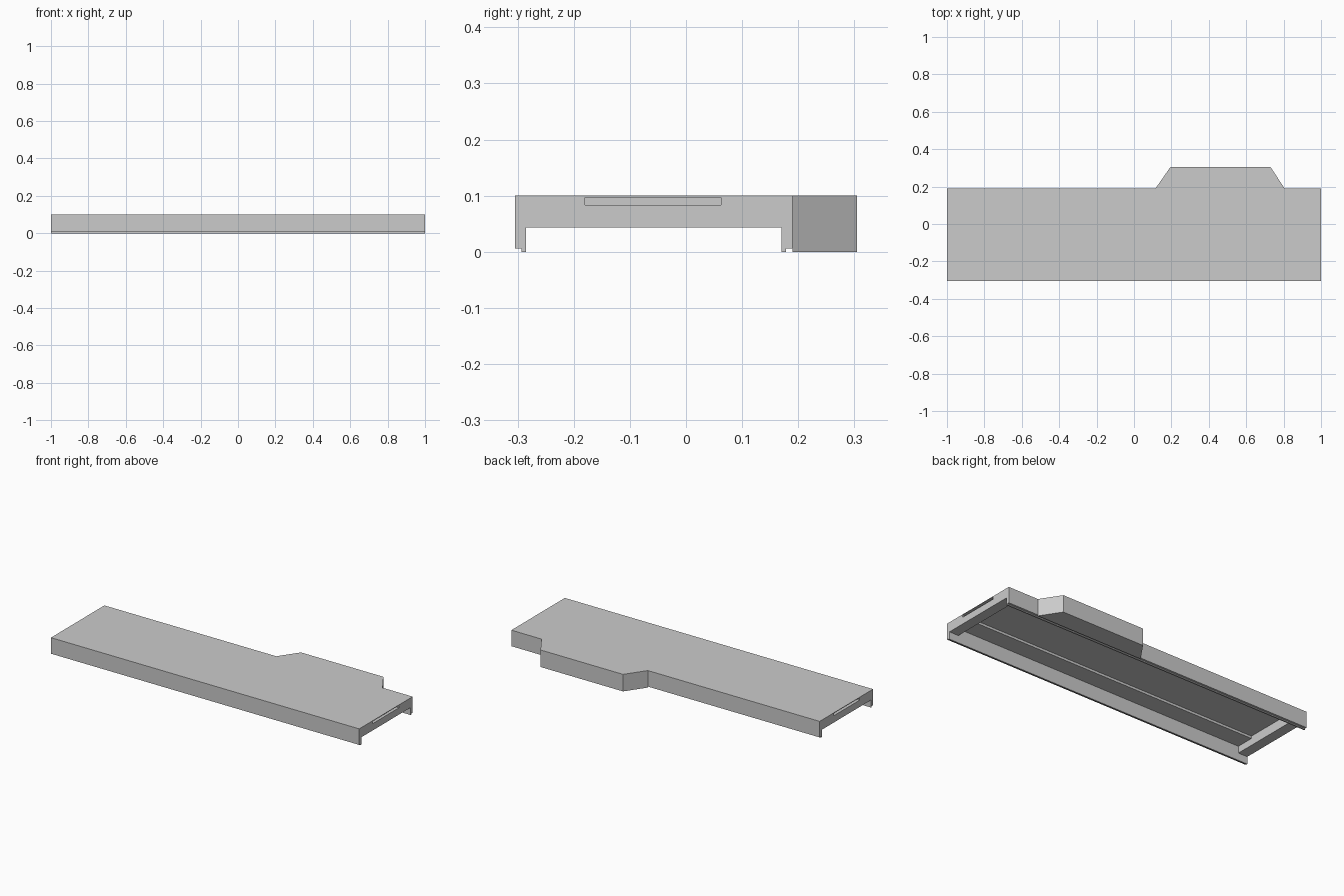
import bpy
import bmesh

cube = bpy.data.objects.get("Cube")
if cube:
    bpy.data.objects.remove(cube, do_unlink=True)

grey = bpy.data.materials.new("light grey")
grey.use_nodes = True
grey.diffuse_color = (0.6, 0.6, 0.6, 1)
grey.node_tree.nodes["Principled BSDF"].inputs["Base Color"].default_value = (0.6, 0.6, 0.6, 1)


def prism(name, outline, offset):
    """Extrude a closed planar outline along an offset."""
    bm = bmesh.new()
    face = bm.faces.new([bm.verts.new(p) for p in outline])
    extruded = bmesh.ops.extrude_face_region(bm, geom=[face])["geom"]
    moved = [g for g in extruded if isinstance(g, bmesh.types.BMVert)]
    bmesh.ops.translate(bm, verts=moved, vec=offset)
    bmesh.ops.recalc_face_normals(bm, faces=bm.faces)
    mesh = bpy.data.meshes.new(name)
    bm.to_mesh(mesh)
    bm.free()
    obj = bpy.data.objects.new(name, mesh)
    bpy.context.collection.objects.link(obj)
    mesh.materials.append(grey)
    return obj


def along_x(name, section, x0, x1):
    return prism(name, [(x0, y, z) for y, z in section], (x1 - x0, 0, 0))


FRONT, BACK, BUMP, TOP = -0.305, 0.19, 0.305, 0.10
WALL, LIP, BEAM = 0.02, 0.006, 0.06
IN_FRONT, IN_BACK = FRONT + WALL, BACK - WALL
SLOT0, SLOT1, UNDER, CEIL = -0.18, 0.062, 0.083, 0.097

# Deck with a shallow full-length channel underneath
along_x("deck", [(IN_FRONT, TOP), (IN_BACK, TOP), (IN_BACK, UNDER), (SLOT1, UNDER),
                 (SLOT1, CEIL), (SLOT0, CEIL), (SLOT0, UNDER), (IN_FRONT, UNDER)],
        BEAM - 1, 1 - BEAM)

# Long side walls with a rebated lower outer edge
for name, outer, inward in (("front_wall", FRONT, 1), ("back_wall", BACK, -1)):
    inner, step = outer + inward * WALL, outer + inward * 0.012
    along_x(name, [(outer, TOP), (outer, LIP), (step, LIP), (step, 0),
                   (inner, 0), (inner, TOP)], -1, 1)

# End beams, each with a shallow slot recessed in its outer face
for name, side in (("left", 1), ("right", -1)):
    mid, end, inside = side * 0.95, side, side * (1 - BEAM)
    along_x(name + "_end_beam", [(IN_FRONT, TOP), (IN_BACK, TOP),
                                 (IN_BACK, 0.043), (IN_FRONT, 0.043)], inside, mid)
    along_x(name + "_end_slot_frame",
            [(IN_FRONT, TOP), (IN_FRONT, 0.043), (IN_BACK, 0.043), (IN_BACK, TOP),
             (SLOT1, TOP), (SLOT1, UNDER), (SLOT0, UNDER), (SLOT0, TOP)], mid, end)
    along_x(name + "_end_slot_cover", [(SLOT0, TOP), (SLOT1, TOP),
                                       (SLOT1, CEIL), (SLOT0, CEIL)], mid, end)

# Tapered extension along the back
plan = [(0.115, BACK), (0.195, BUMP), (0.73, BUMP), (0.805, BACK)]
prism("back_extension", [(x, y, 0) for x, y in plan], (0, 0, TOP))
